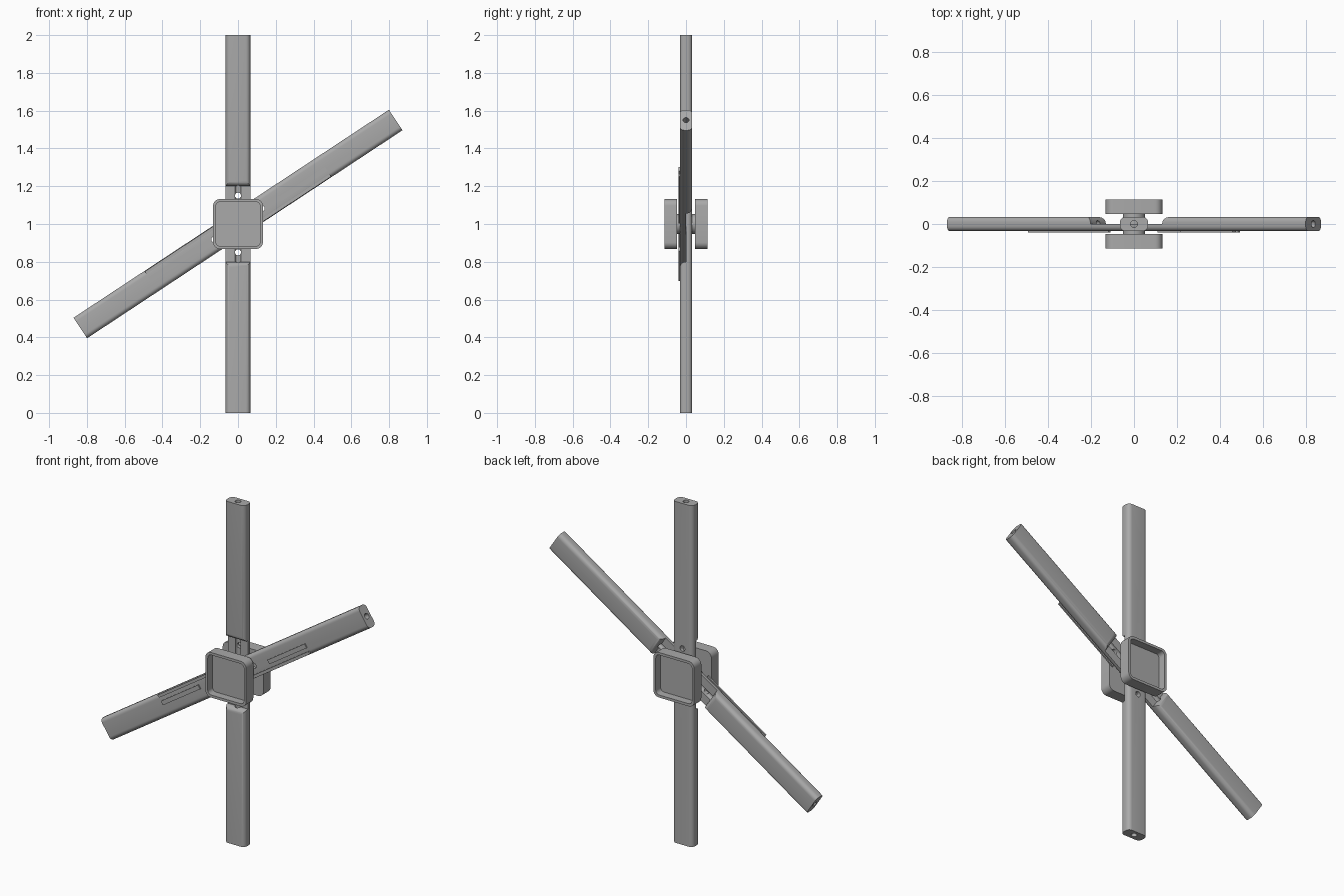
import bpy, bmesh, math
from mathutils import Matrix, Vector

cube = bpy.data.objects.get("Cube")
if cube:
    bpy.data.objects.remove(cube)

gray = bpy.data.materials.new("plain gray")
gray.use_nodes = True
COLOR = (0.4, 0.4, 0.4, 1)
gray.diffuse_color = COLOR
gray.node_tree.nodes["Principled BSDF"].inputs["Base Color"].default_value = COLOR

W, T, NOTCH = 0.065, 0.033, 0.2   # half width, half thickness, half notch length


def rounded(hx, hy, r, n=6):
    """Outline of a rounded rectangle."""
    pts = []
    for k, (sx, sy) in enumerate([(1, 1), (-1, 1), (-1, -1), (1, -1)]):
        for i in range(n + 1):
            a = math.pi / 2 * (k + i / n)
            pts.append((sx * (hx - r) + r * math.cos(a), sy * (hy - r) + r * math.sin(a)))
    return pts


def prism(name, pts, lo, hi, axis):
    """Extrude a 2D outline along the given axis."""
    place = {"X": lambda p, d: (d, p[1], p[0]),
             "Y": lambda p, d: (p[0], d, p[1]),
             "Z": lambda p, d: (p[0], p[1], d)}[axis]
    bm = bmesh.new()
    face = bm.faces.new([bm.verts.new(place(p, lo)) for p in pts])
    out = bmesh.ops.extrude_face_region(bm, geom=[face])
    move = Vector(place((0, 0), hi - lo))
    bmesh.ops.translate(bm, vec=move, verts=[v for v in out["geom"] if isinstance(v, bmesh.types.BMVert)])
    bmesh.ops.recalc_face_normals(bm, faces=bm.faces)
    mesh = bpy.data.meshes.new(name)
    bm.to_mesh(mesh)
    bm.free()
    mesh.materials.append(gray)
    ob = bpy.data.objects.new(name, mesh)
    bpy.context.collection.objects.link(ob)
    return ob


def circle(r, cx=0, cy=0, n=20):
    return [(cx + r * math.cos(math.tau * i / n), cy + r * math.sin(math.tau * i / n)) for i in range(n)]


def boolean(ob, cutter, mode="DIFFERENCE"):
    mod = ob.modifiers.new("cut", "BOOLEAN")
    mod.operation, mod.object, mod.solver = mode, cutter, "EXACT"
    bpy.context.view_layer.objects.active = ob
    bpy.ops.object.modifier_apply(modifier=mod.name)
    bpy.data.objects.remove(cutter)


def smooth(ob):
    bpy.ops.object.select_all(action="DESELECT")
    ob.select_set(True)
    bpy.context.view_layer.objects.active = ob
    bpy.ops.object.shade_smooth_by_angle(angle=math.radians(35))


def lap_bar(name):
    """Upright bar with the front half cut away at the middle and a bore along it."""
    bar = prism(name, rounded(W, T, 0.024), -1, 1, "Z")
    r = T - 0.003
    lip = [(-T + r * (1 - math.sin(a)), NOTCH + r * (1 - math.cos(a)))
           for a in [math.pi / 2 * i / 6 for i in range(7)]]
    side = [(0.1, 1.1), (-0.1, 1.1), (-0.1, NOTCH + r)] + lip[::-1] + [(0, NOTCH)]
    side += [(y, -z) for y, z in side[::-1]]
    boolean(bar, prism("side_profile", [(z, y) for y, z in side], -0.1, 0.1, "X"), "INTERSECT")
    boolean(bar, prism("bore", circle(0.016), -1.1, 1.1, "Z"))
    for s in (-1, 1):
        boolean(bar, prism("pin_hole", circle(0.016, 0, s * 0.15), -0.1, 0.1, "Y"))
    return bar


# Crossed bars: one notched in front, the tilted one notched behind
UP = Matrix.Translation((0, 0, 1))
TILT = UP @ Matrix.Rotation(math.radians(-33.4), 4, "Y")
upright = lap_bar("upright_bar")
upright.data.transform(UP)
smooth(upright)
tilted = lap_bar("tilted_bar")
tilted.data.transform(TILT @ Matrix.Rotation(math.pi / 2, 4, "Y") @ Matrix.Rotation(math.pi, 4, "Z"))
smooth(tilted)


# Thin strips on the front of the tilted bar, repeated by a half turn
def rect(x0, x1, z0, z1):
    return [(x0, z0), (x1, z0), (x1, z1), (x0, z1)]


for side, turn in (("right", math.pi), ("left", 0)):
    for part, pts in (("center_strip", rect(0.26, 0.55, -0.025, 0)),
                      ("edge_strip", rect(0.1, 0.55, -0.062, -0.045))):
        strip = prism(side + "_" + part, pts, -0.04, -0.031, "Y")
        strip.data.transform(TILT @ Matrix.Rotation(turn, 4, "Y"))

# Hub: axle and two square trays opening outward
axle = prism("hub_axle", circle(0.052, n=32), -0.06, 0.06, "Y")
axle.data.transform(UP)
smooth(axle)
for name, s in (("front_tray", -1), ("back_tray", 1)):
    tray = prism(name, rounded(0.132, 0.132, 0.035), s * 0.047, s * 0.113, "Y")
    boolean(tray, prism("recess", rounded(0.117, 0.117, 0.022), s * 0.068, s * 0.2, "Y"))
    tray.data.transform(UP)
    smooth(tray)
